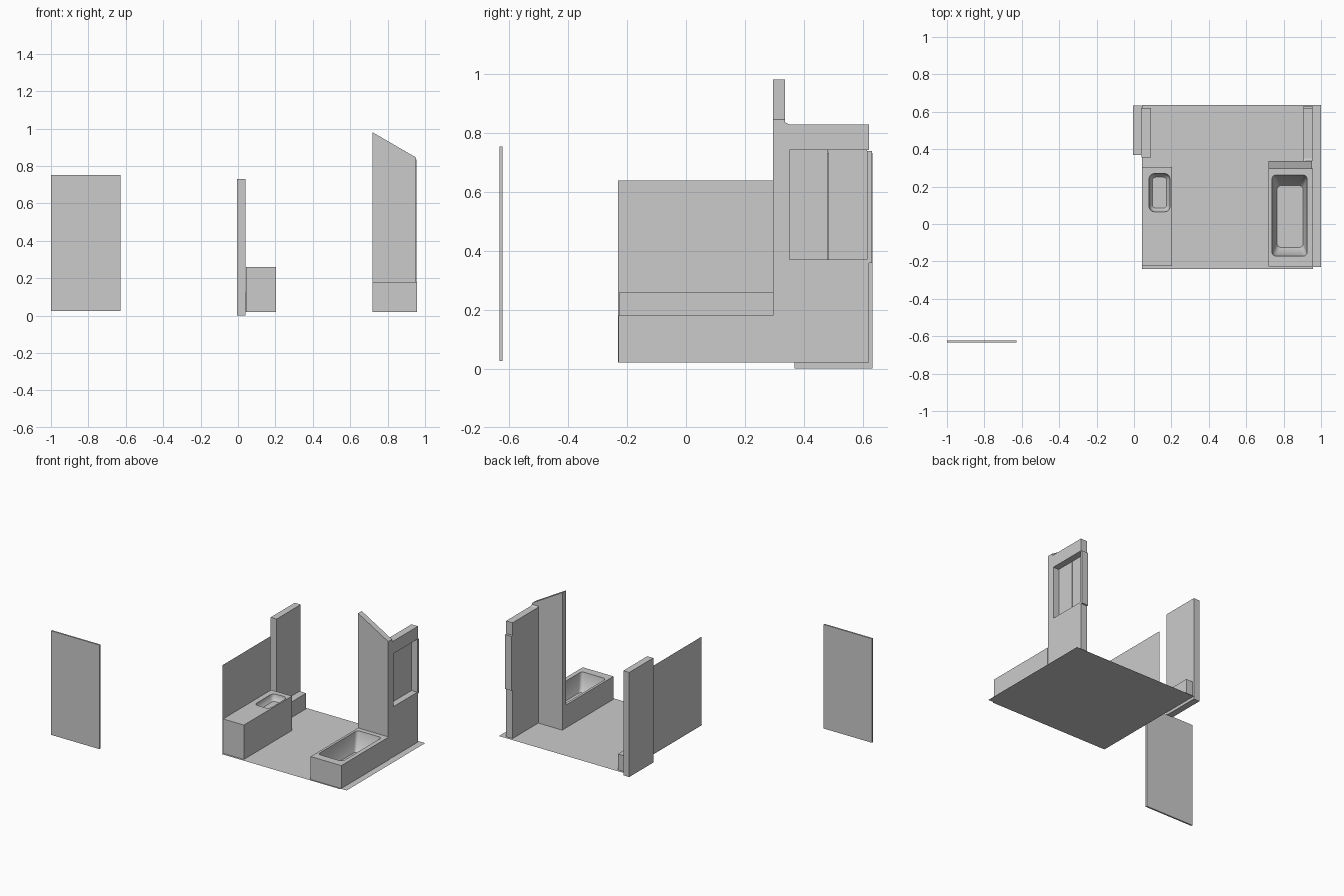
import bpy, bmesh, math

if "Cube" in bpy.data.objects:
    bpy.data.objects.remove(bpy.data.objects["Cube"])


def finish(name, bm):
    bmesh.ops.recalc_face_normals(bm, faces=bm.faces)
    me = bpy.data.meshes.new(name)
    bm.to_mesh(me)
    bm.free()
    ob = bpy.data.objects.new(name, me)
    bpy.context.collection.objects.link(ob)
    return ob


def prism(name, pts, offset):
    """Extrude a flat outline by an offset vector."""
    bm = bmesh.new()
    f = bm.faces.new([bm.verts.new(p) for p in pts])
    ext = bmesh.ops.extrude_face_region(bm, geom=[f], use_keep_orig=True)
    new = [v for v in ext['geom'] if isinstance(v, bmesh.types.BMVert)]
    bmesh.ops.translate(bm, verts=new, vec=offset)
    return finish(name, bm)


def box(name, x0, x1, y0, y1, z0, z1):
    return prism(name, [(x0, y0, z0), (x1, y0, z0), (x1, y1, z0), (x0, y1, z0)],
                 (0, 0, z1 - z0))


def sheet(name, *pts):
    bm = bmesh.new()
    bm.faces.new([bm.verts.new(p) for p in pts])
    return finish(name, bm)


def flat(name, x0, x1, y0, y1, z):
    return sheet(name, (x0, y0, z), (x1, y0, z), (x1, y1, z), (x0, y1, z))


def rounded(x0, x1, y0, y1, r, z, n=5):
    corners = [(x1 - r, y1 - r), (x0 + r, y1 - r), (x0 + r, y0 + r), (x1 - r, y0 + r)]
    return [(cx + r * math.cos(a), cy + r * math.sin(a), z)
            for k, (cx, cy) in enumerate(corners)
            for a in [(k + i / n) * math.pi / 2 for i in range(n + 1)]]


def basin(target, rings):
    """Carve a lofted stack of rounded rectangles out of a box."""
    bm = bmesh.new()
    loops = [[bm.verts.new(p) for p in rounded(*r)] for r in rings]
    n = len(loops[0])
    for a, b in zip(loops, loops[1:]):
        for i in range(n):
            bm.faces.new((a[i], a[(i + 1) % n], b[(i + 1) % n], b[i]))
    bm.faces.new(loops[0])
    bm.faces.new(loops[-1])
    cutter = finish(target.name + "_cutter", bm)
    cutter.hide_render = True
    mod = target.modifiers.new("basin", 'BOOLEAN')
    mod.object = cutter
    mod.operation = 'DIFFERENCE'
    mod.solver = 'EXACT'
    bpy.ops.object.select_all(action='DESELECT')
    bpy.context.view_layer.objects.active = target
    target.select_set(True)
    bpy.ops.object.modifier_apply(modifier=mod.name)
    bpy.data.objects.remove(cutter)
    bpy.ops.object.shade_smooth_by_angle(angle=math.radians(35))


# Floor sheets and mat
flat("floor", 0.042, 0.957, -0.24, 0.62, 0.02)
flat("floor_border", 0.042, 1.0, -0.23, 0.635, 0.0185)
flat("shower_mat", 0.09, 0.415, 0.37, 0.62, 0.0215)

# Left side: splash panel, tall wall block, low ledge
sheet("splash_panel", (0.042, -0.23, 0.02), (0.042, 0.298, 0.02),
      (0.042, 0.298, 0.637), (0.042, -0.23, 0.637))
box("left_wall", -0.005, 0.041, 0.368, 0.633, 0.0, 0.73)
box("low_ledge", 0.041, 0.092, 0.355, 0.62, 0.02, 0.13)

# Counter with sink
counter = box("sink_counter", 0.043, 0.203, -0.225, 0.305, 0.02, 0.26)
basin(counter, [(0.08, 0.193, 0.065, 0.27, 0.03, 0.30),
                (0.08, 0.193, 0.065, 0.27, 0.03, 0.255),
                (0.087, 0.186, 0.073, 0.262, 0.025, 0.23),
                (0.098, 0.175, 0.085, 0.25, 0.018, 0.218)])

# Bathtub
tub = box("bathtub", 0.72, 0.957, -0.228, 0.297, 0.02, 0.18)
basin(tub, [(0.737, 0.926, -0.172, 0.262, 0.022, 0.21),
            (0.737, 0.926, -0.172, 0.262, 0.022, 0.178),
            (0.755, 0.912, -0.145, 0.225, 0.022, 0.085),
            (0.765, 0.904, -0.125, 0.205, 0.02, 0.06)])

# Partition with sloping top at the end of the tub
prism("sloped_partition", [(0.72, 0.295, 0.02), (0.953, 0.295, 0.02),
                           (0.953, 0.295, 0.845), (0.72, 0.295, 0.98)], (0, 0.041, 0))

# Right wall, notched to hold a recessed cabinet
prism("right_wall", [(0.905, y, z) for y, z in
      [(0.336, 0.02), (0.62, 0.02), (0.62, 0.37), (0.35, 0.37), (0.35, 0.74),
       (0.62, 0.74), (0.62, 0.828), (0.35, 0.828), (0.336, 0.835)]], (0.05, 0, 0))
box("cabinet_side", 0.905, 0.955, 0.614, 0.631, 0.358, 0.737)
for i, y in enumerate((0.35, 0.4825)):
    box(f"cabinet_door_{i + 1}", 0.905, 0.91, y, y + 0.1315, 0.37, 0.74)

# Free-standing door panel
box("door_panel", -1.0, -0.627, -0.633, -0.622, 0.026, 0.752)
